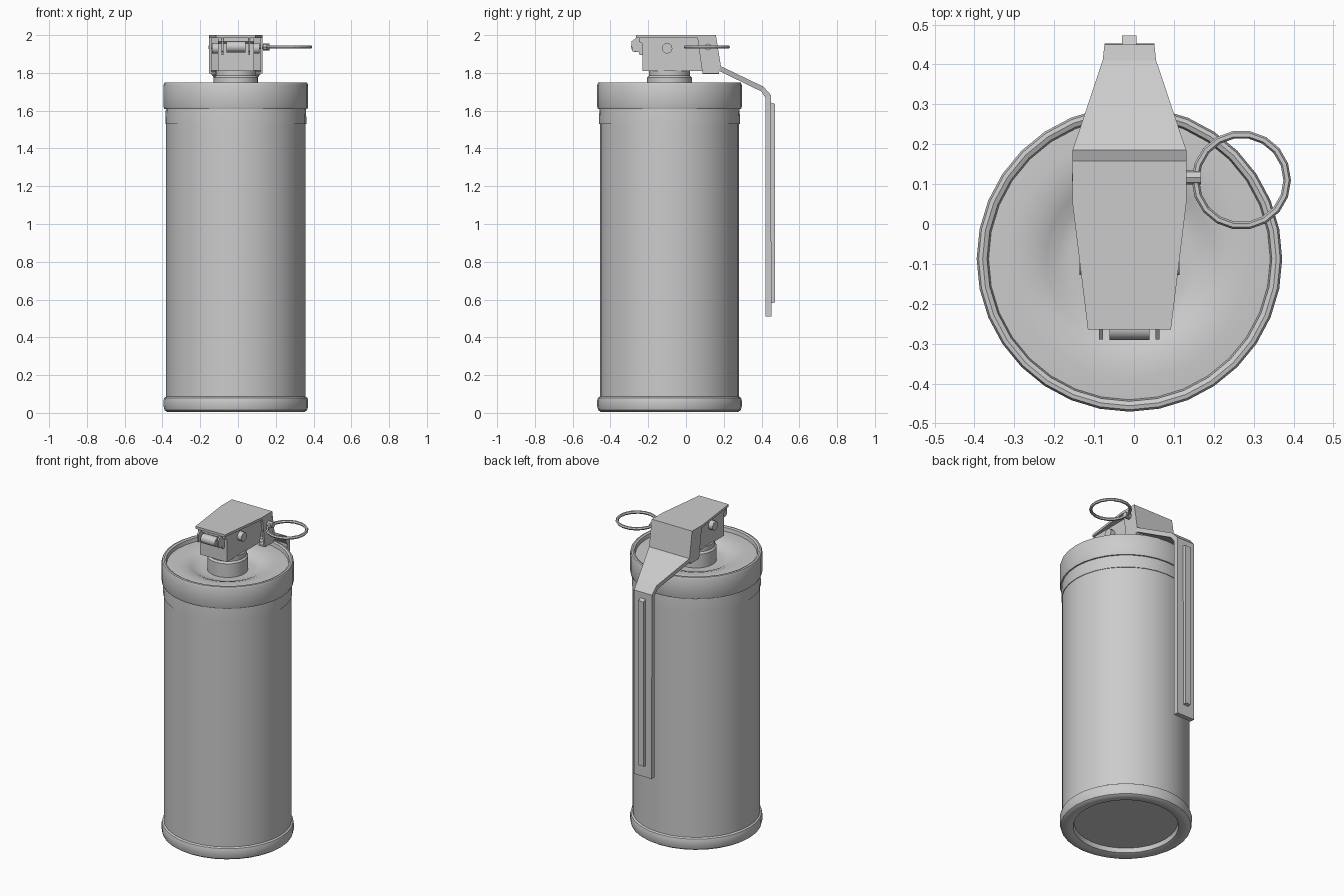
import bpy, bmesh, math
from mathutils import Vector, Matrix

if "Cube" in bpy.data.objects:
    bpy.data.objects.remove(bpy.data.objects["Cube"])

CX, CY = -0.0115, -0.0875      # axis of the canister


def finish(name, bm, smooth=None):
    bmesh.ops.remove_doubles(bm, verts=bm.verts, dist=1e-5)
    bmesh.ops.recalc_face_normals(bm, faces=bm.faces)
    me = bpy.data.meshes.new(name)
    bm.to_mesh(me)
    bm.free()
    ob = bpy.data.objects.new(name, me)
    bpy.context.collection.objects.link(ob)
    if smooth:
        bpy.ops.object.select_all(action='DESELECT')
        ob.select_set(True)
        bpy.context.view_layer.objects.active = ob
        bpy.ops.object.shade_smooth_by_angle(angle=math.radians(smooth))
    return ob


def lathe(name, profile, sides=32, smooth=35):
    """Spin (radius, z) points about the canister axis."""
    bm = bmesh.new()
    vs = [bm.verts.new((CX + r, CY, z)) for r, z in profile]
    es = [bm.edges.new(p) for p in zip(vs, vs[1:])]
    bmesh.ops.spin(bm, geom=vs + es, cent=(CX, CY, 0), axis=(0, 0, 1),
                   angle=2 * math.pi, steps=sides, use_merge=True)
    return finish(name, bm, smooth)


def prism(name, yz, x0, x1):
    """Extrude a (y, z) outline from x0 to x1, measured from the axis."""
    bm = bmesh.new()
    f = bm.faces.new([bm.verts.new((CX + x0, y, z)) for y, z in yz])
    g = bmesh.ops.extrude_face_region(bm, geom=[f])['geom']
    bmesh.ops.translate(bm, vec=(x1 - x0, 0, 0),
                        verts=[v for v in g if isinstance(v, bmesh.types.BMVert)])
    return finish(name, bm)


def rod(name, x0, x1, y, z, r, sides=12):
    """Cylinder along x between absolute x0 and x1."""
    bm = bmesh.new()
    m = Matrix.Translation(((x0 + x1) / 2, y, z)) @ Matrix.Rotation(math.pi / 2, 4, 'Y')
    bmesh.ops.create_cone(bm, cap_ends=True, segments=sides, radius1=r,
                          radius2=r, depth=x1 - x0, matrix=m)
    return finish(name, bm, 35)


def box(y0, y1, z0, z1):
    return [(y0, z0), (y1, z0), (y1, z1), (y0, z1)]


# Canister: recessed base, rolled bottom rim, straight wall, shoulder
lathe("canister_body", [
    (0, 0.04), (0.30, 0.04), (0.305, 0.012), (0.33, 0.004), (0.362, 0.004),
    (0.377, 0.014), (0.383, 0.035), (0.383, 0.065), (0.379, 0.08),
    (0.369, 0.086), (0.369, 1.53), (0.373, 1.53), (0.373, 1.565), (0.370, 1.62)])

# Lid: outer band, rim, dished top
lathe("lid", [
    (0.360, 1.61), (0.379, 1.61), (0.383, 1.62), (0.383, 1.735), (0.378, 1.748),
    (0.368, 1.75), (0.357, 1.745), (0.353, 1.722), (0.30, 1.725), (0.25, 1.722),
    (0.21, 1.708), (0.18, 1.692), (0.15, 1.688), (0, 1.688)])

# Threaded neck under the fuze
lathe("neck", [(0, 1.68), (0.118, 1.68), (0.118, 1.775), (0.108, 1.785),
               (0.108, 1.815), (0, 1.815)], 24)

# Fuze housing with front lugs and hinge roller
prism("fuze_housing", [(-0.23, 1.81), (0.10, 1.81), (0.145, 1.985),
                       (-0.25, 1.985), (-0.25, 1.965), (-0.23, 1.955)], -0.095, 0.095)
for side, tag in ((-1, "left"), (1, "right")):
    prism("hinge_lug_" + tag,
          [(-0.22, 1.895), (-0.245, 1.895), (-0.25, 1.91), (-0.285, 1.915),
           (-0.29, 1.965), (-0.265, 1.985), (-0.22, 1.985)],
          side * 0.066, side * 0.076)
    # Side cheeks folded down from the lever
    prism("lever_cheek_" + tag,
          [(0.06, 1.99), (0.155, 1.995), (0.182, 1.835), (0.174, 1.797), (0.087, 1.797)],
          side * 0.130, side * 0.142)
    prism("cheek_lip_" + tag, box(0.088, 0.174, 1.795, 1.806),
          side * 0.095, side * 0.134)
rod("hinge_roller", CX - 0.05, CX + 0.05, -0.262, 1.938, 0.029)
rod("striker_pin", CX - 0.125, CX + 0.125, -0.10, 1.93, 0.028)

# Safety lever: bent strip (outer y, z / inner y, z / half width)
strip = [(-0.265, 2.0, -0.265, 1.985, 0.104), (0.05, 2.0, 0.05, 1.985, 0.1425),
         (0.158, 2.0, 0.146, 1.985, 0.1425), (0.185, 1.835, 0.172, 1.812, 0.1425),
         (0.41, 1.727, 0.398, 1.702, 0.067), (0.45, 1.682, 0.421, 1.668, 0.0625),
         (0.452, 0.51, 0.421, 0.51, 0.0625)]
bm = bmesh.new()
rings = [[bm.verts.new(c) for c in ((CX - w, yo, zo), (CX + w, yo, zo),
                                    (CX + w, yi, zi), (CX - w, yi, zi))]
         for yo, zo, yi, zi, w in strip]
for a, b in zip(rings, rings[1:]):
    for i in range(4):
        j = (i + 1) % 4
        bm.faces.new((a[i], a[j], b[j], b[i]))
bm.faces.new(rings[0])
bm.faces.new(rings[-1])
finish("safety_lever", bm)

# Raised stiffening rib on the lever
prism("lever_rib", [(0.445, 0.58), (0.472, 0.585), (0.472, 1.635), (0.445, 1.645)],
      -0.018, 0.018)

# Safety pin, eyelet and pull ring
rod("safety_pin", -0.155, 0.15, 0.117, 1.935, 0.009, 8)
rod("pin_eyelet", 0.132, 0.168, 0.117, 1.937, 0.018, 8)
bpy.ops.mesh.primitive_torus_add(location=(0.269, 0.11, 1.937), major_radius=0.115,
                                 minor_radius=0.0095, major_segments=18, minor_segments=6)
bpy.context.object.name = "pull_ring"
